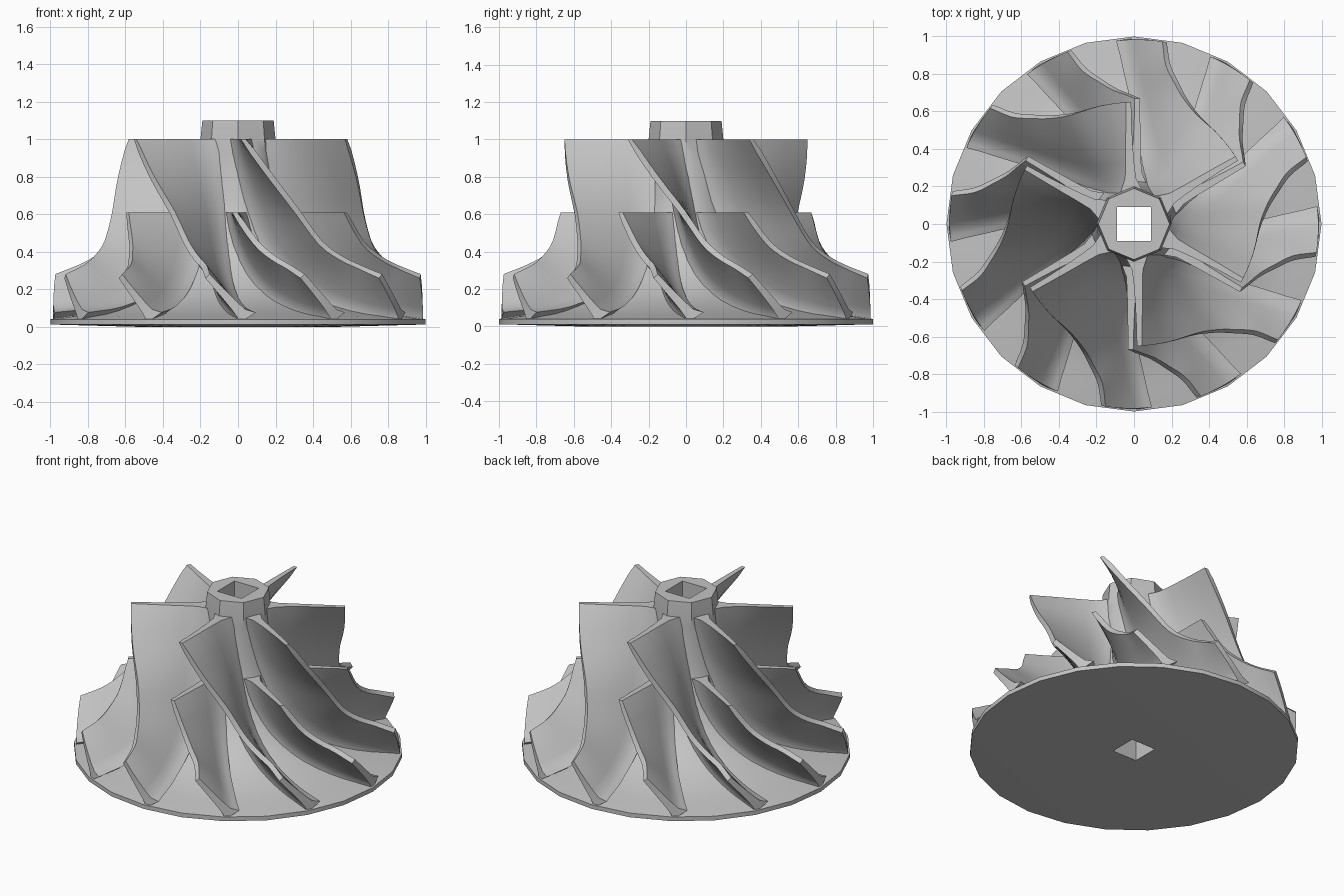
import bpy, bmesh
from math import cos, sin, pi, radians, degrees
from mathutils import Vector

old = bpy.data.objects.get("Cube")
if old:
    bpy.data.objects.remove(old)

metal = bpy.data.materials.new("grey_metal")
GREY = (0.55, 0.55, 0.55, 1)
metal.use_nodes = True
metal.diffuse_color = GREY
metal.node_tree.nodes["Principled BSDF"].inputs["Base Color"].default_value = GREY

SIDES = 24


def finish(bm, name):
    bmesh.ops.recalc_face_normals(bm, faces=bm.faces)
    mesh = bpy.data.meshes.new(name)
    bm.to_mesh(mesh)
    bm.free()
    mesh.materials.append(metal)
    obj = bpy.data.objects.new(name, mesh)
    bpy.context.collection.objects.link(obj)
    bpy.ops.object.select_all(action='DESELECT')
    obj.select_set(True)
    bpy.context.view_layer.objects.active = obj
    bpy.ops.object.shade_smooth_by_angle(angle=radians(35))
    return obj


def ring_radius(kind, r, a):
    # Turns a circle into an octagon (nose) or a square (bore)
    if kind == "nose":
        step = pi / 4
        return r * cos(step / 2) / cos(a % step - step / 2)
    if kind == "bore":
        return r / max(abs(cos(a)), abs(sin(a)))
    return r


def smooth_path(points, steps):
    # Catmull-Rom curve through the points
    pts = [Vector(p) for p in points]
    pts = [2 * pts[0] - pts[1]] + pts + [2 * pts[-1] - pts[-2]]
    out = []
    for i in range(1, len(pts) - 2):
        a, b, c, d = pts[i - 1:i + 3]
        for k in range(steps):
            t = k / steps
            out.append(0.5 * (2 * b + (c - a) * t + (2 * a - 5 * b + 4 * c - d) * t * t
                              + (3 * b - a - 3 * c + d) * t ** 3))
    return out + [pts[-2]]


# Meridional lines: radius, height, wrap angle in degrees
hub_line = [(.19, 1.0, 2), (.2, .8, 14), (.23, .61, 25), (.32, .36, 38),
            (.5, .18, 49), (.74, .085, 56), (.985, .045, 60)]
shroud_line = [(.65, 1.0, 0), (.655, .8, 13), (.67, .61, 26), (.72, .45, 35),
               (.79, .37, 41), (.87, .32, 45.5), (.985, .27, 48)]

# Hub, back disc, octagonal nose and square bore as one turned body
hub_curve = [("round", p[0], p[1]) for p in smooth_path(hub_line[1:], 3)]
profile = [("bore", .09, 1.1), ("nose", .19, 1.1), ("nose", .2, 1.0), ("nose", .2, .93)]
profile += hub_curve[:-1] + [("round", 1, .04), ("round", 1, .012),
                             ("round", .55, 0), ("bore", .09, 0)]
bm = bmesh.new()
rings = []
for kind, r, z in profile:
    ring = []
    for i in range(SIDES):
        a = 2 * pi * i / SIDES
        rr = ring_radius(kind, r, a)
        ring.append(bm.verts.new((rr * cos(a), rr * sin(a), z)))
    rings.append(ring)
for lower, upper in zip(rings, rings[1:] + rings[:1]):
    for i in range(SIDES):
        j = (i + 1) % SIDES
        bm.faces.new((lower[i], lower[j], upper[j], upper[i]))
finish(bm, "hub_and_disc")


def build_blade(name, first, start_angle):
    # Twisted sheet between hub and shroud, thicker at the root
    hub = smooth_path(hub_line[first:], 3)
    tip = smooth_path(shroud_line[first:], 3)
    spans = [-.04, .04, .12, .3, .5, .75, 1]
    thick = [.06, .045, .03, .024, .021, .018, .016]
    grid = []
    for h, s in zip(hub, tip):
        row = []
        for v in spans:
            r, z, d = h.lerp(s, v) if v >= 0 else h + (s - h) * v
            a = radians(start_angle + d)
            row.append(Vector((r * cos(a), r * sin(a), max(z, .02))))
        grid.append(row)
    n, m = len(grid), len(spans)
    bm = bmesh.new()
    sides = []
    for sign in (1, -1):
        side = []
        for i in range(n):
            row = []
            for j in range(m):
                du = grid[min(i + 1, n - 1)][j] - grid[max(i - 1, 0)][j]
                dv = grid[i][min(j + 1, m - 1)] - grid[i][max(j - 1, 0)]
                p = grid[i][j] + du.cross(dv).normalized() * thick[j] * sign
                # Keep the ends on the flat inlet plane and inside the disc edge
                if i == 0:
                    p.z = grid[i][j].z
                p.z = max(p.z, .02)
                flat = Vector((p.x, p.y)).length
                if flat > .99:
                    p.x, p.y = p.x * .99 / flat, p.y * .99 / flat
                row.append(bm.verts.new(p))
            side.append(row)
        sides.append(side)
        for i in range(n - 1):
            for j in range(m - 1):
                bm.faces.new((side[i][j], side[i + 1][j], side[i + 1][j + 1], side[i][j + 1]))
    # Rim joining the two sides
    border = [(i, 0) for i in range(n)] + [(n - 1, j) for j in range(1, m)]
    border += [(i, m - 1) for i in range(n - 2, -1, -1)] + [(0, j) for j in range(m - 2, 0, -1)]
    a, b = sides
    for (i, j), (k, l) in zip(border, border[1:] + border[:1]):
        bm.faces.new((a[i][j], a[k][l], b[k][l], b[i][j]))
    finish(bm, name)


# Six full blades with six shorter splitters halfway between them
for k in range(6):
    build_blade(f"main_blade_{k + 1}", 0, 32.5 + 60 * k)
    build_blade(f"splitter_blade_{k + 1}", 2, 62.5 + 60 * k)
